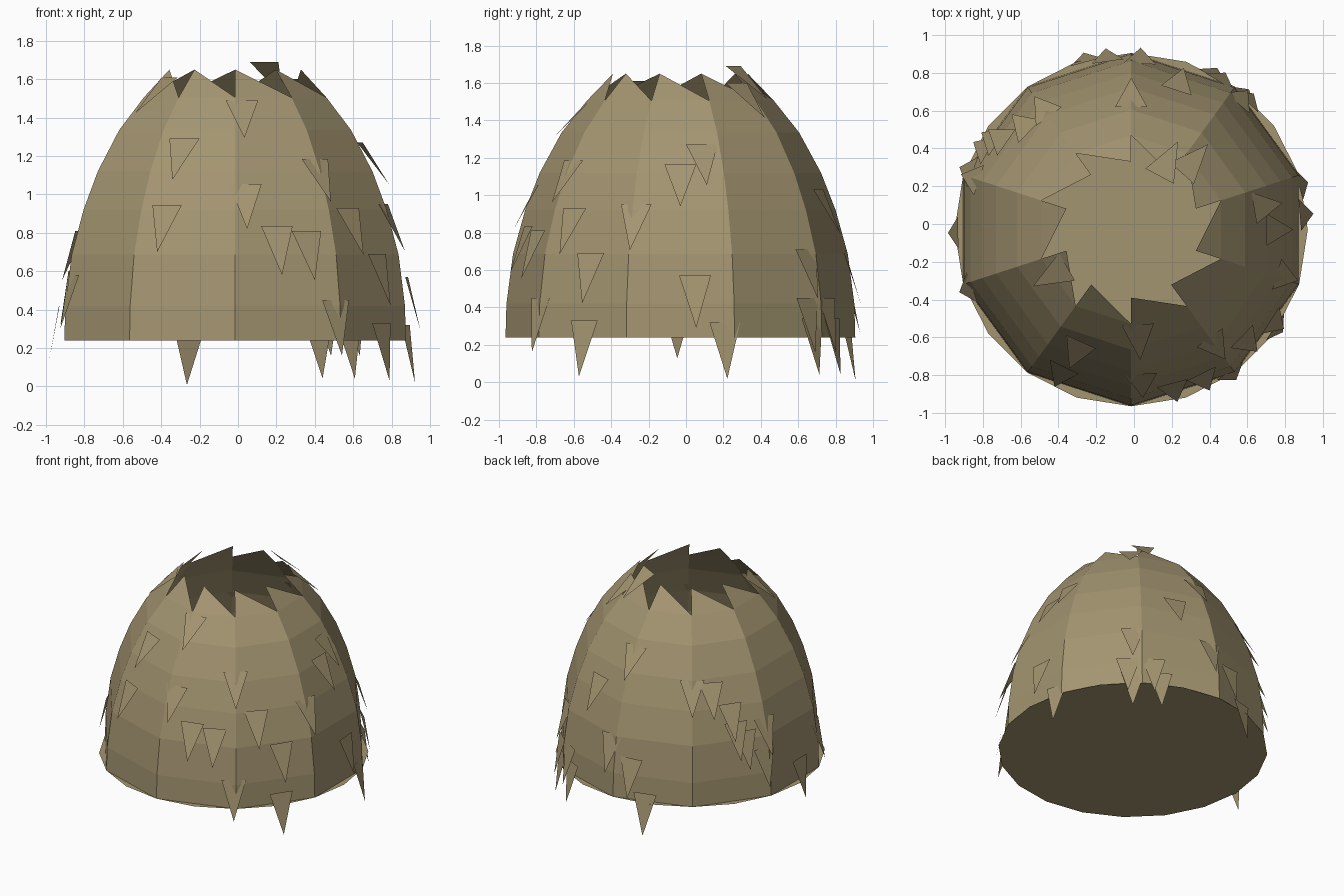
import bpy
import bmesh
from math import cos, sin, radians

cube = bpy.data.objects.get("Cube")
if cube:
    bpy.data.objects.remove(cube, do_unlink=True)

CENTRE_X, CENTRE_Y = -0.015, -0.03
SIDES = 10

# Dome outline, (radius, height) from rim to crown
PROFILE = [(0.935, 0.24), (0.93, 0.42), (0.895, 0.686), (0.83, 0.92),
           (0.752, 1.12), (0.635, 1.335), (0.5, 1.505), (0.36, 1.65), (0.3, 1.72)]

straw = bpy.data.materials.new("dry_straw")
straw.use_nodes = True
colour = (0.37, 0.30, 0.165, 1)
straw.diffuse_color = colour
bsdf = straw.node_tree.nodes["Principled BSDF"]
bsdf.inputs["Base Color"].default_value = colour
bsdf.inputs["Roughness"].default_value = 0.9


def polar(radius, degrees, z):
    a = radians(degrees)
    return (CENTRE_X + radius * cos(a), CENTRE_Y + radius * sin(a), z)


def radius_at(z):
    """Dome radius at a height, interpolated along the outline."""
    if z <= PROFILE[0][1]:
        return PROFILE[0][0]
    for (r0, z0), (r1, z1) in zip(PROFILE, PROFILE[1:]):
        if z <= z1:
            return r0 + (r1 - r0) * (z - z0) / (z1 - z0)
    return PROFILE[-1][0]


def make_object(name, bm):
    mesh = bpy.data.meshes.new(name)
    bm.to_mesh(mesh)
    bm.free()
    mesh.materials.append(straw)
    obj = bpy.data.objects.new(name, mesh)
    bpy.context.collection.objects.link(obj)
    return obj


# Thatch shell: one strip per side, each ending in a sawtooth at the open crown
bm = bmesh.new()
rings = PROFILE[:-1]
step = 360 / SIDES
for i in range(SIDES):
    start = 90 + i * step
    left = [bm.verts.new(polar(r, start, z)) for r, z in rings]
    right = [bm.verts.new(polar(r, start + step, z)) for r, z in rings[:-1]]
    for k in range(len(right) - 1):
        bm.faces.new((left[k], right[k], right[k + 1], left[k + 1]))
    bm.faces.new((left[-2], right[-1], left[-1]))
make_object("thatch_shell", bm)

# Floor disk, with twice as many sides as the shell
bm = bmesh.new()
rim_radius, rim_z = PROFILE[0]
bm.faces.new([bm.verts.new(polar(rim_radius, k * step / 2, rim_z))
              for k in range(SIDES * 2)])
make_object("floor_disk", bm)

# Loose straw tufts: (direction in degrees, height of the top edge)
TUFTS = [
    # front
    (246, 1.29), (244, 0.945), (274, 1.055), (285, 0.835), (296, 0.81),
    (306, 1.185), (316, 0.93), (327, 0.69), (305, 0.45), (326, 0.33), (274, 1.49),
    # left side
    (15, 0.32), (10, 1.27), (0, 1.165), (343, 0.95), (5, 0.57),
    # back
    (50, 0.71), (48, 0.45), (50, 0.34), (59, 0.45), (62, 0.34), (72, 1.03),
    (87, 0.69), (90, 1.29), (98, 0.55), (105, 0.31),
    # right side
    (126, 1.12), (136, 1.1), (145, 0.95), (147, 0.82), (151, 0.75),
    (162, 0.81), (160, 0.6), (181, 0.42), (200, 0.58),
    # crown
    (62, 1.69), (210, 1.61), (48, 1.6),
]
bm = bmesh.new()
HALF_WIDTH = 0.085
for angle, z in TUFTS:
    tip_z = z - (0.33 - 0.09 * z)
    tip = bm.verts.new(polar(radius_at(tip_z) + 0.035, angle, tip_z))
    x, y, _ = polar(radius_at(z) * 0.985, angle, z)
    dx, dy = -sin(radians(angle)) * HALF_WIDTH, cos(radians(angle)) * HALF_WIDTH
    a = bm.verts.new((x - dx, y - dy, z))
    b = bm.verts.new((x + dx, y + dy, z))
    bm.faces.new((tip, b, a))
make_object("straw_tufts", bm)
